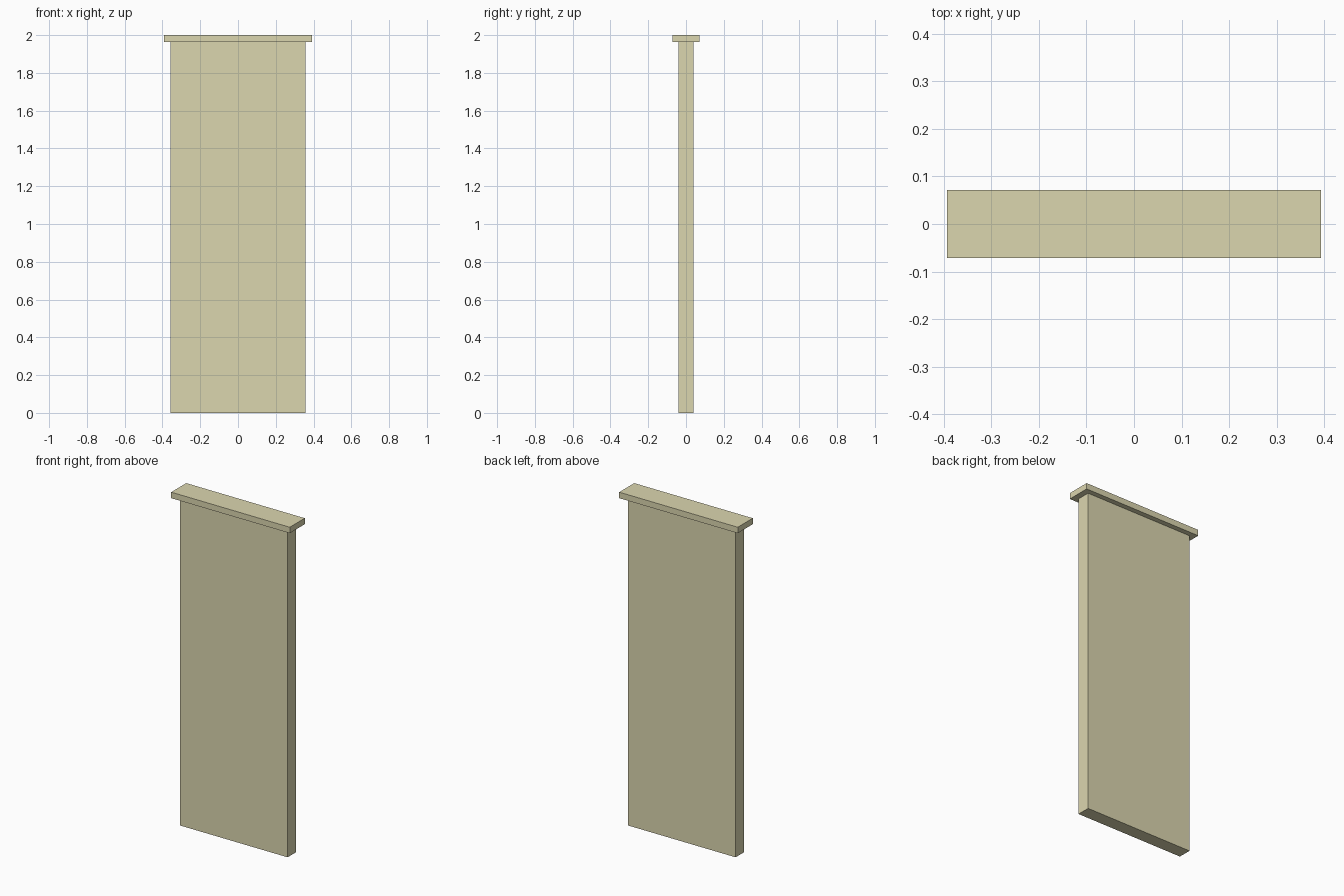
import bpy

if "Cube" in bpy.data.objects:
    bpy.data.objects.remove(bpy.data.objects["Cube"])

mat = bpy.data.materials.new("pale_khaki")
mat.diffuse_color = (0.71, 0.67, 0.43, 1.0)
mat.use_nodes = True
mat.node_tree.nodes["Principled BSDF"].inputs["Base Color"].default_value = mat.diffuse_color


def box(name, width, depth, z0, z1):
    """Box centred on x and y, spanning z0 to z1."""
    bpy.ops.mesh.primitive_cube_add(size=1, location=(0, 0, (z0 + z1) / 2))
    ob = bpy.context.object
    ob.name = name
    ob.scale = (width, depth, z1 - z0)
    bpy.ops.object.transform_apply(location=False, rotation=False, scale=True)
    ob.data.materials.append(mat)
    return ob


# Upright wall slab
box("wall_panel", 0.714, 0.08, 0.0, 1.964)

# Overhanging coping on top
box("top_cap", 0.786, 0.142, 1.964, 2.0)
